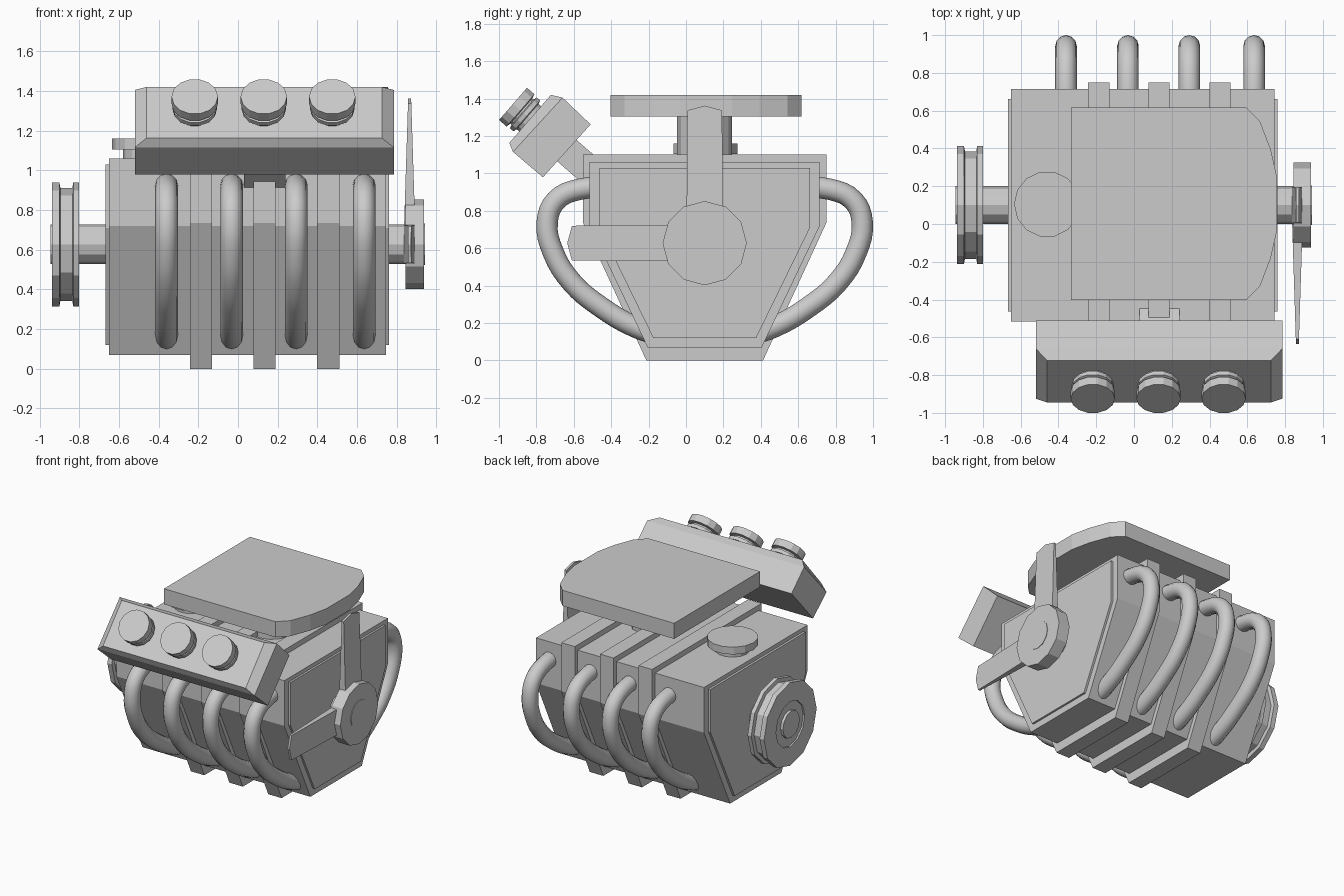
import bpy, bmesh, math
from mathutils import Vector

if "Cube" in bpy.data.objects:
    bpy.data.objects.remove(bpy.data.objects["Cube"])

CY, CZ = 0.1, 0.627      # engine mid line and crank axis height


def loft(name, loops):
    """Skin equal-length loops of points and cap both ends."""
    bm = bmesh.new()
    rings = [[bm.verts.new(p) for p in loop] for loop in loops]
    n = len(rings[0])
    for a, b in zip(rings, rings[1:]):
        for i in range(n):
            j = (i + 1) % n
            bm.faces.new((a[i], a[j], b[j], b[i]))
    bm.faces.new(rings[0][::-1])
    bm.faces.new(rings[-1])
    bmesh.ops.recalc_face_normals(bm, faces=bm.faces)
    me = bpy.data.meshes.new(name)
    bm.to_mesh(me)
    bm.free()
    ob = bpy.data.objects.new(name, me)
    bpy.context.collection.objects.link(ob)
    return ob


def slab_x(name, profile, x0, x1):
    """Extrude a y-z profile along x."""
    return loft(name, [[(x, y, z) for y, z in profile] for x in (x0, x1)])


def lathe(name, origin, axis, profile, sides=12):
    """Turn (radius, distance) pairs around an axis."""
    o, a = Vector(origin), Vector(axis).normalized()
    u = Vector((1, 0, 0)) if abs(a.x) < 0.5 else Vector((0, 0, 1))
    v = a.cross(u)
    angles = [2 * math.pi * i / sides for i in range(sides)]
    return loft(name, [[o + a * d + r * (u * math.cos(t) + v * math.sin(t))
                        for t in angles] for r, d in profile])


def block_profile(top_half, low_half, bottom, corner, top):
    return [(CY - low_half, bottom), (CY + low_half, bottom), (CY + top_half, corner),
            (CY + top_half, top), (CY - top_half, top), (CY - top_half, corner)]


# engine block, inset end plates and raised ribs
slab_x("engine_block", block_profile(0.615, 0.305, 0.07, 0.72, 1.06), -0.65, 0.745)
slab_x("end_plates", block_profile(0.563, 0.275, 0.12, 0.71, 1.03), -0.667, 0.76)
for i, x in enumerate((-0.187, 0.133, 0.455)):
    slab_x(f"block_rib_{i + 1}", block_profile(0.65, 0.312, 0, 0.735, 1.10), x - 0.056, x + 0.056)

# crank shaft and grooved pulley
lathe("crank_shaft", (0, CY, CZ), (1, 0, 0), [(0.1, -0.945), (0.1, 0.88)])
lathe("pulley", (0, CY, CZ), (1, 0, 0),
      [(0.17, -0.925), (0.17, -0.937), (0.312, -0.937), (0.312, -0.90), (0.285, -0.895),
       (0.285, -0.835), (0.312, -0.83), (0.312, -0.80)])

# fan hub with a raised centre and two tapering blades
lathe("fan_hub", (0, CY, CZ), (1, 0, 0),
      [(0.225, 0.845), (0.225, 0.938), (0.105, 0.938), (0.105, 0.942)])


def blade(name, out, side):
    c, o, s = Vector((0.865, CY, CZ)), Vector(out), Vector(side)
    pts = [(-0.097, 0.1), (0.097, 0.1), (0.093, 0.71), (0, 0.735), (-0.093, 0.71)]
    loops = []
    for sign in (-1, 1):
        loops.append([c + s * w + o * d + Vector((sign * (0.031 - 0.032 * d), 0, 0)) for w, d in pts])
    loft(name, loops)


blade("fan_blade_top", (0, 0, 1), (0, 1, 0))
blade("fan_blade_front", (0, -1, 0), (0, 0, 1))

# oil filler cap
lathe("oil_cap", (-0.46, 0.105, 1.0), (0, 0, 1),
      [(0.12, 0), (0.12, 0.105), (0.175, 0.105), (0.175, 0.16)], 14)

# air intake: neck and plate with one rounded end
lathe("intake_neck", (0.21, CY, 1.0), (0, 0, 1), [(0.147, 0), (0.147, 0.32)])
half = [(-0.333, 0.51), (0.593, 0.51), (0.667, 0.437), (0.725, 0.285), (0.757, 0.14)]
outline = [(x, 0.107 + y) for x, y in half] + [(x, 0.107 - y) for x, y in reversed(half)]
loft("intake_plate", [[(x, y, z) for x, y in outline] for z in (1.303, 1.42)])

# tilted side housing: back, shoulder and narrower front face
loops = []
for lo, hi, x0, x1 in (((-0.765, 0.979), (-0.51, 1.262), -0.52, 0.785),
                       ((-0.925, 1.115), (-0.66, 1.405), -0.52, 0.785),
                       ((-0.945, 1.163), (-0.722, 1.42), -0.46, 0.725)):
    loops.append([(x0, *lo), (x1, *lo), (x1, *hi), (x0, *hi)])
loft("side_housing", loops)

# bracket joining the housing to the block
n = Vector((0, -0.755, 0.656))
t = Vector((0, 0.656, 0.755))
base = Vector((0, -0.635, 1.12))
loft("housing_bracket", [[base + n * d + t * w + Vector((x, 0, 0))
     for x, w in ((0.03, -0.077), (0.24, -0.077), (0.24, 0.077), (0.03, 0.077))]
    for d in (0.02, -0.25)])

# three caps on the housing
for i, x in enumerate((-0.218, 0.13, 0.475)):
    lathe(f"housing_cap_{i + 1}", (x, -0.832, 1.291), n,
          [(0.092, -0.01), (0.092, 0.02), (0.112, 0.025), (0.112, 0.05), (0.092, 0.055),
           (0.092, 0.065), (0.117, 0.07), (0.117, 0.123)], 14)

# exhaust pipes, four on each side
PATH = [(0.55, 0.925), (0.77, 0.915), (0.895, 0.855), (0.942, 0.74), (0.91, 0.578),
        (0.81, 0.417), (0.66, 0.289), (0.474, 0.18), (0.34, 0.135)]
for side, mirror in (("back", 1), ("front", -1)):
    cu = bpy.data.curves.new(f"exhaust_pipes_{side}", 'CURVE')
    cu.dimensions = '3D'
    cu.bevel_depth = 0.057
    cu.bevel_resolution = 4
    cu.use_fill_caps = True
    cu.resolution_u = 4
    for x in (-0.36, -0.032, 0.293, 0.636):
        sp = cu.splines.new('BEZIER')
        sp.bezier_points.add(len(PATH) - 1)
        for bp, (y, z) in zip(sp.bezier_points, PATH):
            bp.co = (x, CY + mirror * (y - CY), z)
            bp.handle_left_type = bp.handle_right_type = 'AUTO'
    ob = bpy.data.objects.new(f"exhaust_pipes_{side}", cu)
    bpy.context.collection.objects.link(ob)
    bpy.ops.object.select_all(action='DESELECT')
    ob.select_set(True)
    bpy.context.view_layer.objects.active = ob
    bpy.ops.object.convert(target='MESH')
    bpy.ops.object.shade_smooth_by_angle(angle=math.radians(40))
